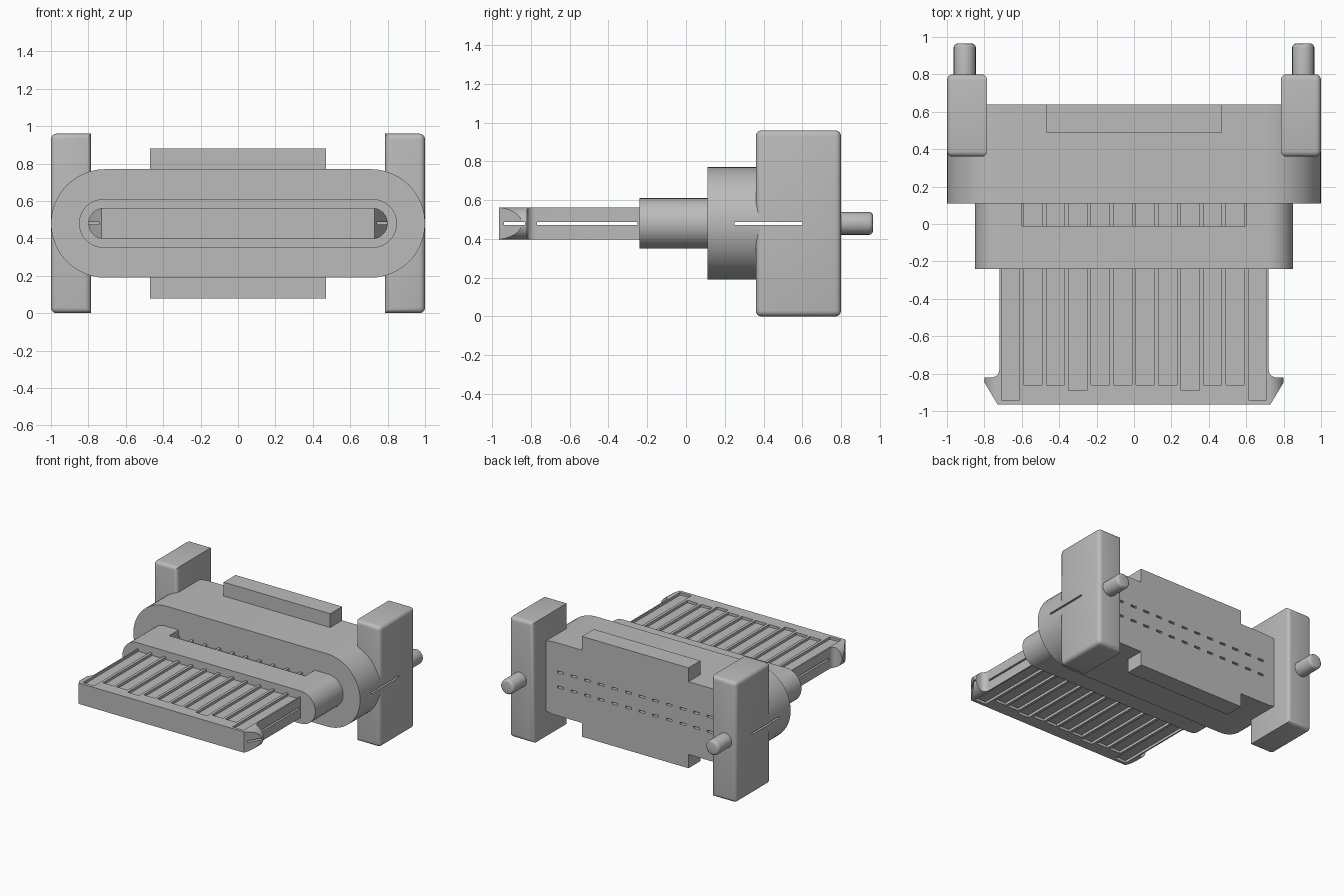
import bpy, bmesh, math
from mathutils import Vector

if "Cube" in bpy.data.objects:
    bpy.data.objects.remove(bpy.data.objects["Cube"], do_unlink=True)

MID = 0.48          # height of the horizontal symmetry plane
PITCH = 0.12        # spacing of the contacts

grey = bpy.data.materials.new("plain grey")
grey.use_nodes = True
grey.diffuse_color = (0.5, 0.5, 0.5, 1)
grey.node_tree.nodes["Principled BSDF"].inputs["Base Color"].default_value = (0.5, 0.5, 0.5, 1)


def finish(name, bm):
    bmesh.ops.recalc_face_normals(bm, faces=bm.faces)
    mesh = bpy.data.meshes.new(name)
    bm.to_mesh(mesh)
    bm.free()
    mesh.materials.append(grey)
    obj = bpy.data.objects.new(name, mesh)
    bpy.context.collection.objects.link(obj)
    return obj


def prism(bm, points, shift):
    """Extrude a closed outline along a vector."""
    face = bm.faces.new([bm.verts.new(p) for p in points])
    out = bmesh.ops.extrude_face_region(bm, geom=[face])
    verts = [g for g in out["geom"] if isinstance(g, bmesh.types.BMVert)]
    bmesh.ops.translate(bm, verts=verts, vec=Vector(shift))


def box(bm, x0, x1, y0, y1, z0, z1):
    prism(bm, [(x0, y0, z0), (x1, y0, z0), (x1, y1, z0), (x0, y1, z0)], (0, 0, z1 - z0))


def stadium(bm, half_width, radius, y0, y1, cx=0, steps=24):
    """Slot-shaped outline in the front plane, extruded backwards."""
    pts = []
    for side in (1, -1):
        for i in range(steps + 1):
            a = side * math.pi / 2 - math.pi / 2 * (1 + side) + math.pi * i / steps
            a = (-math.pi / 2 if side > 0 else math.pi / 2) + math.pi * i / steps
            pts.append((cx + side * (half_width - radius) + radius * math.cos(a), y0,
                        MID + radius * math.sin(a)))
    prism(bm, pts, (0, y1 - y0, 0))


def boolean(obj, cutter, operation="DIFFERENCE"):
    mod = obj.modifiers.new("cut", "BOOLEAN")
    mod.operation, mod.solver, mod.object = operation, "EXACT", cutter
    bpy.context.view_layer.objects.active = obj
    bpy.ops.object.modifier_apply(modifier=mod.name)


def smooth(obj):
    bpy.ops.object.select_all(action="DESELECT")
    obj.select_set(True)
    bpy.context.view_layer.objects.active = obj
    bpy.ops.object.shade_smooth_by_angle(angle=math.radians(30))


# Main parts: flange block, collar and contact blade
bm = bmesh.new()
stadium(bm, 1.0, 0.29, 0.11, 0.64)
body = finish("flange_body", bm)

bm = bmesh.new()
stadium(bm, 0.85, 0.13, -0.24, 0.12)
collar = finish("collar", bm)

bm = bmesh.new()
stadium(bm, 0.80, 0.083, -0.965, 0.13)
blade = finish("contact_blade", bm)

# Blade plan outline with a hooked latch on each side
half = [(0.72, 0.2), (0.72, -0.78)]
half += [(0.76 - 0.04 * math.cos(a), -0.78 - 0.04 * math.sin(a))
         for a in (math.pi * i / 12 for i in range(1, 7))]
half += [(0.81, -0.82), (0.81, -0.83), (0.72, -0.98)]
outline = half + [(-x, y) for x, y in reversed(half)]
bm = bmesh.new()
prism(bm, [(x, y, 0.3) for x, y in outline], (0, 0, 0.4))
plan = finish("blade_plan_cutter", bm)
boolean(blade, plan, "INTERSECT")

# End ears with rounded edges, sharp where they meet the body lengthwise
ears = []
for name, s in (("left", 1), ("right", -1)):
    bm = bmesh.new()
    box(bm, min(s * 0.785, s), max(s * 0.785, s), 0.36, 0.80, 0.0, 0.96)
    rounded = []
    for e in bm.edges:
        a, b = (v.co for v in e.verts)
        along_y = abs(a.y - b.y) > 0.1
        if not (along_y and abs(a.x) < 0.9):
            rounded.append(e)
    bmesh.ops.bevel(bm, geom=rounded, offset=0.03, segments=4, profile=0.5, affect="EDGES")
    ears.append(finish(name + "_ear", bm))

    # Mounting peg behind the ear
    bm = bmesh.new()
    stadium(bm, 0.059, 0.0589, 0.78, 0.965, cx=s * 0.905, steps=12)
    bmesh.ops.remove_doubles(bm, verts=bm.verts, dist=0.0005)
    tip = [e for e in bm.edges if all(v.co.y > 0.96 for v in e.verts)]
    bmesh.ops.bevel(bm, geom=tip, offset=0.02, segments=3, profile=0.5, affect="EDGES")
    smooth(finish(name + "_peg", bm))

# Locating ribs above and below the body
for name, z0, z1 in (("upper_rib", 0.74, 0.88), ("lower_rib", 0.08, 0.22)):
    bm = bmesh.new()
    box(bm, -0.47, 0.47, 0.49, 0.64, z0, z1)
    finish(name, bm)

# Thin sideways slots along the middle plane
bm = bmesh.new()
for y0, y1 in ((-0.94, -0.83), (-0.77, -0.25), (0.25, 0.60)):
    box(bm, -1.1, 1.1, y0, y1, MID - 0.007, MID + 0.007)
slots = finish("side_slot_cutter", bm)
for part in [blade, body] + ears:
    boolean(part, slots)

# Contact channels on both faces of the blade, and pin slits in the back
channels, pins = bmesh.new(), bmesh.new()
for i in range(12):
    x = (i - 5.5) * PITCH
    front = {0: -0.94, 3: -0.89}.get(min(i, 11 - i), -0.86)
    for s in (1, -1):
        zs = sorted((MID + s * 0.063, MID + s * 0.1))
        box(channels, x - 0.049, x + 0.049, front, 0.2, *zs)
        z = MID + s * 0.06
        box(pins, x - 0.026, x + 0.026, 0.52, 0.7, z - 0.008, z + 0.008)
channel_cutter = finish("channel_cutter", channels)
pin_cutter = finish("pin_slit_cutter", pins)
boolean(blade, channel_cutter)
boolean(body, pin_cutter)

# Windows in the collar that uncover the contacts
bm = bmesh.new()
for s in (1, -1):
    box(bm, -0.6, 0.6, -0.01, 0.11, *sorted((MID + s * 0.05, MID + s * 0.2)))
windows = finish("window_cutter", bm)
boolean(collar, windows)

for part in [body, collar, blade] + ears:
    smooth(part)
for cutter in (plan, slots, channel_cutter, pin_cutter, windows):
    bpy.data.objects.remove(cutter, do_unlink=True)
